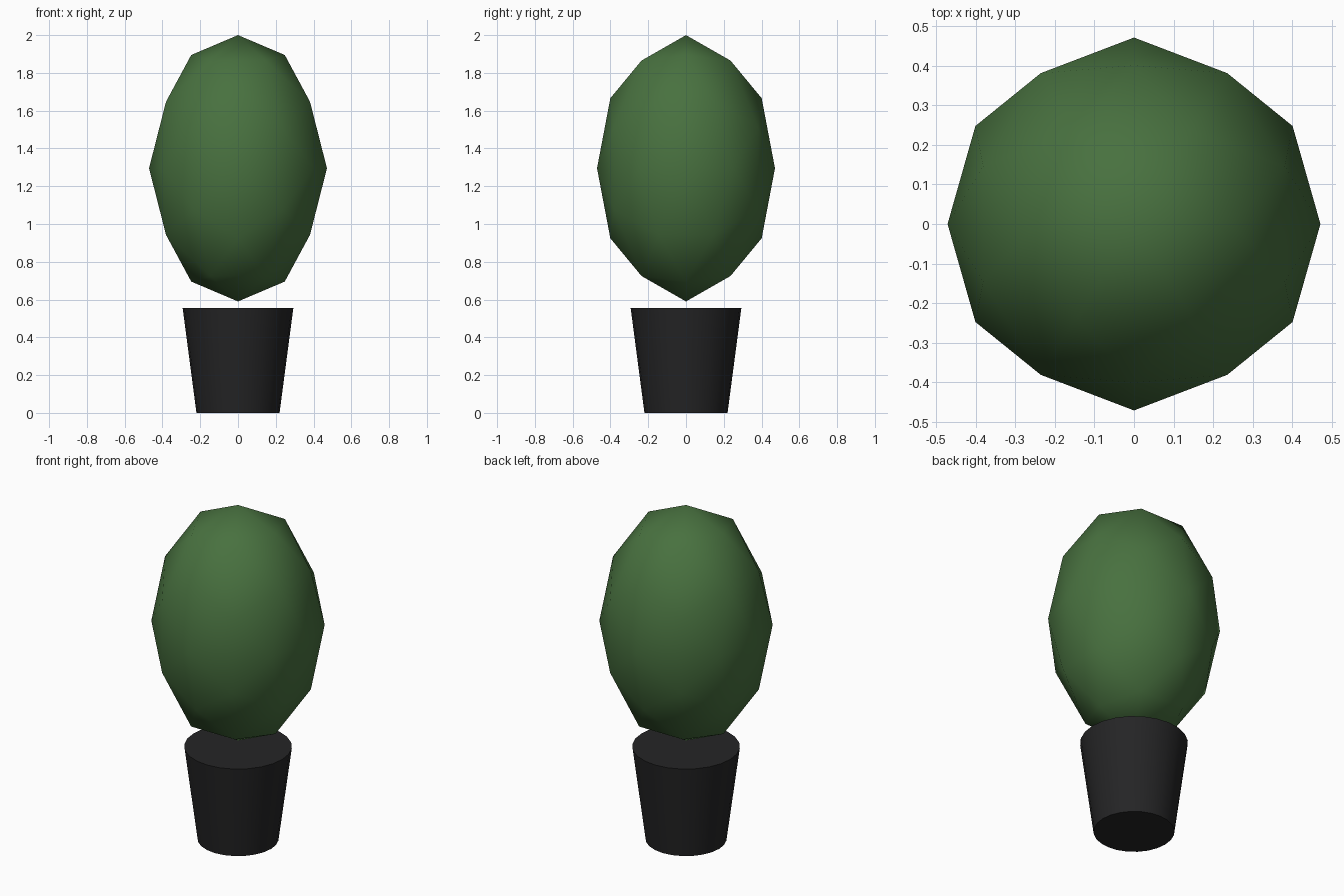
import bpy, bmesh
from itertools import combinations
from mathutils import Vector

if "Cube" in bpy.data.objects:
    bpy.data.objects.remove(bpy.data.objects["Cube"])


def paint(obj, name, rgb):
    mat = bpy.data.materials.new(name)
    mat.diffuse_color = (*rgb, 1)
    mat.use_nodes = True
    mat.node_tree.nodes["Principled BSDF"].inputs["Base Color"].default_value = mat.diffuse_color
    obj.data.materials.append(mat)


def smooth(obj, angle):
    bpy.ops.object.select_all(action='DESELECT')
    obj.select_set(True)
    bpy.context.view_layer.objects.active = obj
    bpy.ops.object.shade_smooth_by_angle(angle=angle)


# Pot: tapered, capped cylinder (widest at the rim)
H, R_BASE, R_RIM = 0.555, 0.22, 0.293
bpy.ops.mesh.primitive_cone_add(vertices=24, radius1=R_BASE, radius2=R_RIM,
                                depth=H, location=(0, 0, H / 2))
pot = bpy.context.object
pot.name = "pot"
paint(pot, "dark_pot", (0.018, 0.018, 0.019))
smooth(pot, 0.7)

# Foliage: axis-aligned icosahedron, split once onto the sphere, then stretched
g = (1 + 5 ** 0.5) / 2
corners = []
for a in (-1, 1):
    for b in (-g, g):
        corners += [Vector(c).normalized() for c in ((a, 0, b), (0, b, a), (b, a, 0))]
# the front view shows the long pair of corners in the x-z plane at x=0.53, z=0.85
edges = [(p, q) for p, q in combinations(corners, 2) if (p - q).length < 1.1]
points = corners + [(p + q).normalized() for p, q in edges]

bm = bmesh.new()
for p in points:
    bm.verts.new((p.x * 0.471, p.y * 0.471, p.z * 0.705 + 1.295))
bmesh.ops.convex_hull(bm, input=bm.verts)
bmesh.ops.recalc_face_normals(bm, faces=bm.faces)
for f in bm.faces:
    f.smooth = True
mesh = bpy.data.meshes.new("foliage")
bm.to_mesh(mesh)
bm.free()
foliage = bpy.data.objects.new("foliage", mesh)
bpy.context.collection.objects.link(foliage)
paint(foliage, "leaf_green", (0.065, 0.165, 0.05))
